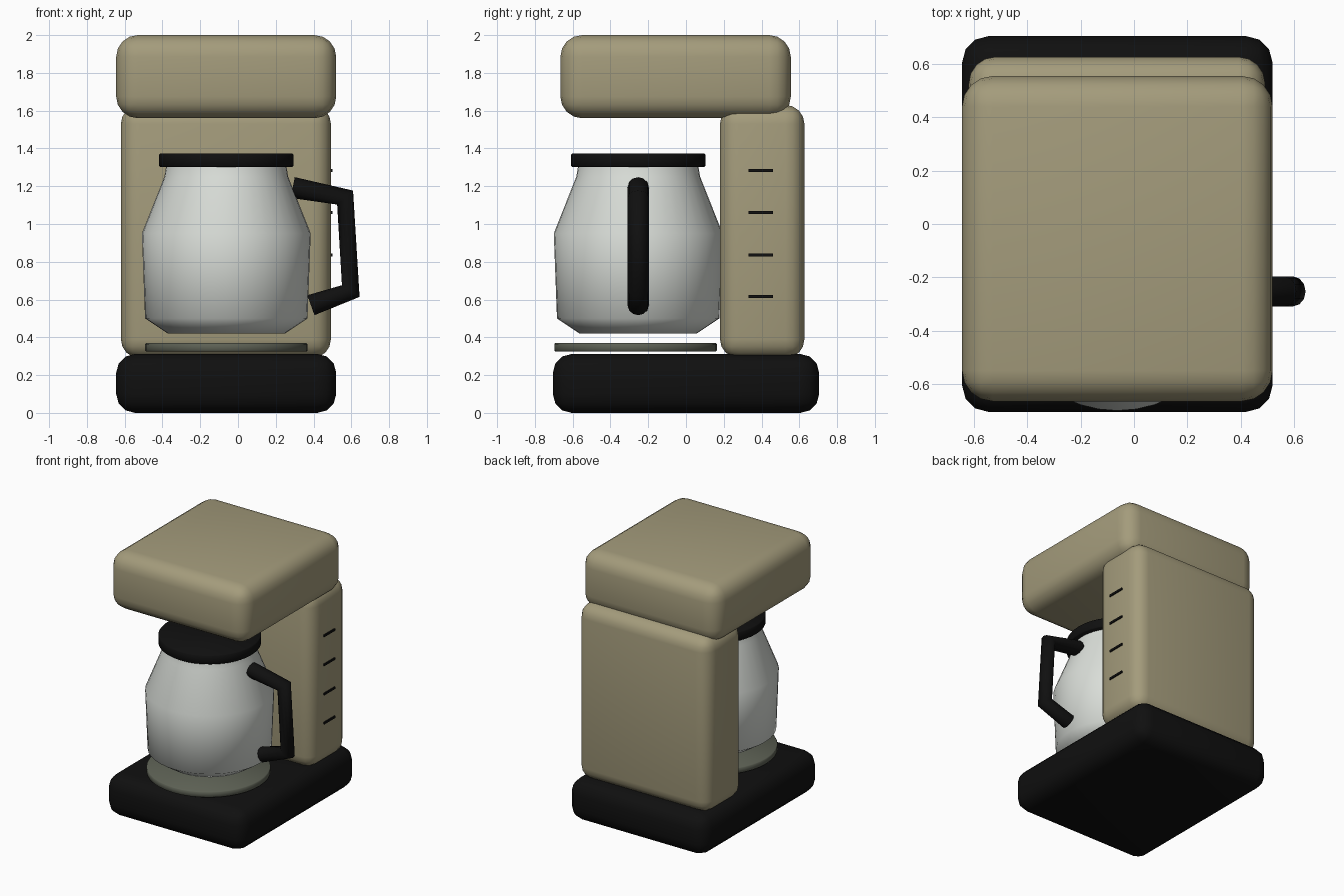
import bpy, bmesh, math

if "Cube" in bpy.data.objects:
    bpy.data.objects.remove(bpy.data.objects["Cube"])


def material(name, rgb):
    m = bpy.data.materials.new(name)
    m.diffuse_color = (*rgb, 1)
    m.use_nodes = True
    m.node_tree.nodes["Principled BSDF"].inputs["Base Color"].default_value = m.diffuse_color
    return m


TAN = material("tan_plastic", (0.37, 0.33, 0.20))
BLACK = material("black_plastic", (0.005, 0.005, 0.005))
GLASS = material("pale_glass", (0.70, 0.73, 0.69))
METAL = material("grey_metal", (0.11, 0.12, 0.09))


def finish(name, bm, mat, angle=None):
    bmesh.ops.recalc_face_normals(bm, faces=bm.faces)
    me = bpy.data.meshes.new(name)
    bm.to_mesh(me)
    bm.free()
    me.materials.append(mat)
    ob = bpy.data.objects.new(name, me)
    bpy.context.collection.objects.link(ob)
    if angle:
        bpy.ops.object.select_all(action='DESELECT')
        ob.select_set(True)
        bpy.context.view_layer.objects.active = ob
        bpy.ops.object.shade_smooth_by_angle(angle=math.radians(angle))
    return ob


def box(name, x, y, z, mat, bevel=0.0, segments=4):
    bm = bmesh.new()
    bmesh.ops.create_cube(bm, size=1)
    for v in bm.verts:
        for i, (lo, hi) in enumerate((x, y, z)):
            v.co[i] = lo if v.co[i] < 0 else hi
    if bevel:
        bmesh.ops.bevel(bm, geom=bm.edges[:], offset=bevel, segments=segments,
                        profile=0.5, affect='EDGES')
    return finish(name, bm, mat, 40 if bevel else None)


def lathe(name, centre, profile, mat, angle, steps=40):
    # Closed solid of revolution from (radius, z) points
    bm = bmesh.new()
    rings = []
    for r, z in profile:
        rings.append([bm.verts.new((centre[0] + r * math.cos(2 * math.pi * i / steps),
                                    centre[1] + r * math.sin(2 * math.pi * i / steps), z))
                      for i in range(steps)])
    for a, b in zip(rings, rings[1:]):
        for i in range(steps):
            j = (i + 1) % steps
            bm.faces.new((a[i], a[j], b[j], b[i]))
    bm.faces.new(rings[0][::-1])
    bm.faces.new(rings[-1])
    return finish(name, bm, mat, angle)


# Machine body
box("base", (-0.645, 0.52), (-0.705, 0.705), (0, 0.312), BLACK, 0.10, 3)
box("water_tank", (-0.62, 0.492), (0.18, 0.627), (0.29, 1.63), TAN, 0.10)
box("brew_head", (-0.645, 0.52), (-0.665, 0.555), (1.56, 2.0), TAN, 0.115)

# Level marks on the right side of the tank
for n, z in enumerate((0.615, 0.837, 1.06, 1.282)):
    box(f"level_mark_{n + 1}", (0.491, 0.5), (0.33, 0.46), (z - 0.008, z + 0.008), BLACK)

# Hot plate, jug and lid
lathe("hot_plate", (-0.062, -0.267),
      [(0.425, 0.325), (0.43, 0.33), (0.43, 0.364), (0.424, 0.37)], METAL, 50)
C = (-0.062, -0.253)
lathe("glass_jug", C,
      [(0.31, 0.42), (0.43, 0.50), (0.447, 0.95), (0.328, 1.25), (0.318, 1.31)], GLASS, 60)
lathe("jug_lid", C,
      [(0.35, 1.302), (0.356, 1.308), (0.356, 1.366), (0.35, 1.373)], BLACK, 50)

# Jug handle: round tube along an angular path
cu = bpy.data.curves.new("jug_handle", 'CURVE')
cu.dimensions = '3D'
cu.bevel_depth = 0.056
cu.bevel_resolution = 4
cu.use_fill_caps = True
path = [(0.29, 1.193), (0.567, 1.14), (0.597, 0.645), (0.386, 0.57)]
sp = cu.splines.new('POLY')
sp.points.add(len(path) - 1)
for p, (x, z) in zip(sp.points, path):
    p.co = (x, C[1], z, 1)
cu.materials.append(BLACK)
bpy.context.collection.objects.link(bpy.data.objects.new("jug_handle", cu))
